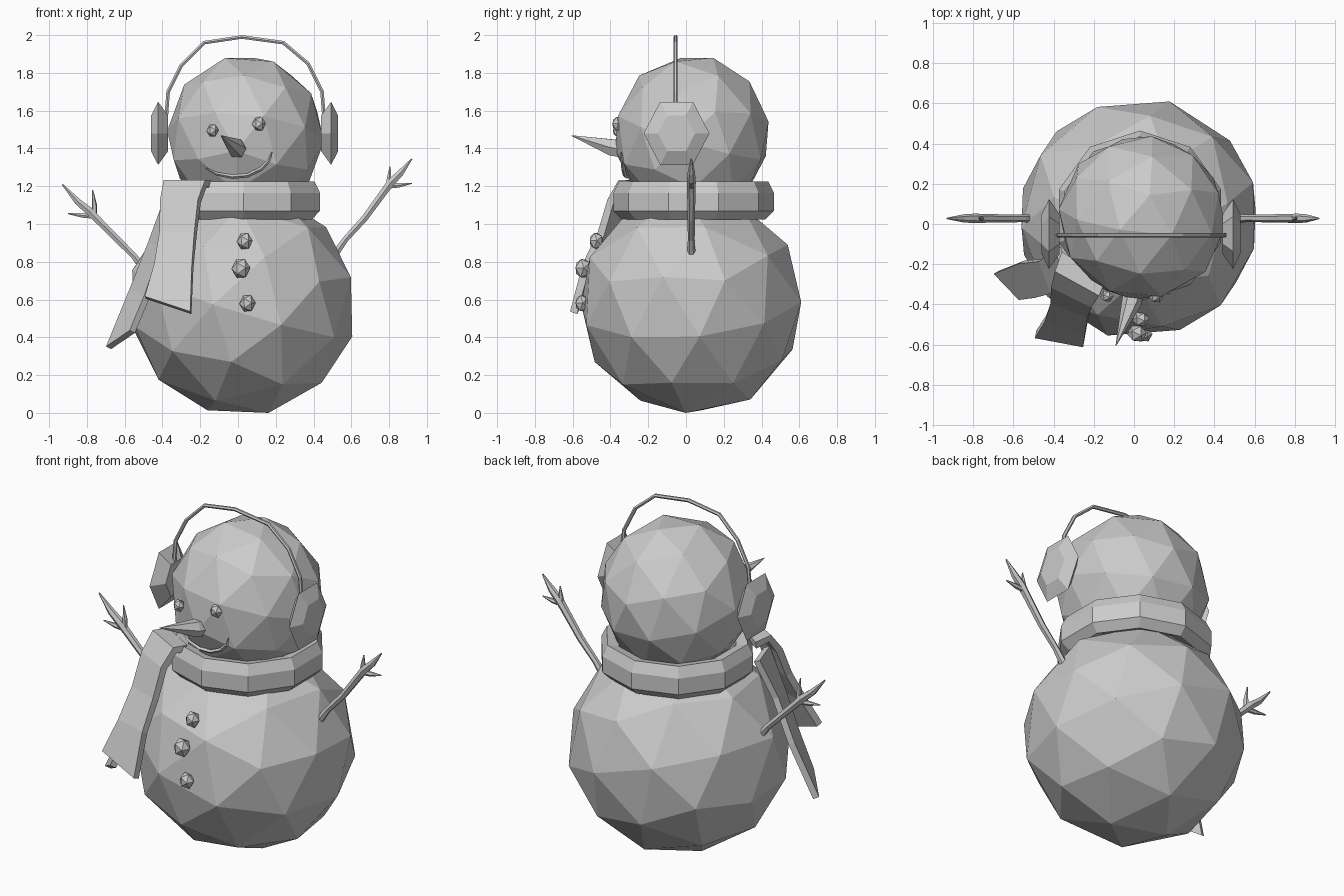
import bpy, bmesh, math
from mathutils import Vector, Euler

old = bpy.data.objects.get("Cube")
if old:
    bpy.data.objects.remove(old, do_unlink=True)

GREY = (0.6, 0.6, 0.6, 1.0)
mat = bpy.data.materials.new("plain_grey")
mat.use_nodes = True
mat.diffuse_color = GREY
mat.node_tree.nodes["Principled BSDF"].inputs["Base Color"].default_value = GREY


def add_object(name, bm):
    bmesh.ops.recalc_face_normals(bm, faces=bm.faces)
    me = bpy.data.meshes.new(name)
    bm.to_mesh(me)
    bm.free()
    me.materials.append(mat)
    ob = bpy.data.objects.new(name, me)
    bpy.context.collection.objects.link(ob)
    return ob


def ball(name, lo, hi, subdivisions=2, turn=(0, 0, 0)):
    """Faceted ball that exactly fills the box from lo to hi."""
    bm = bmesh.new()
    bmesh.ops.create_icosphere(bm, subdivisions=subdivisions, radius=1)
    bmesh.ops.rotate(bm, verts=bm.verts, matrix=Euler(turn).to_matrix())
    for i in range(3):
        vals = [v.co[i] for v in bm.verts]
        a, b = min(vals), max(vals)
        for v in bm.verts:
            v.co[i] = lo[i] + (v.co[i] - a) / (b - a) * (hi[i] - lo[i])
    return add_object(name, bm)


def pebble(name, x, y, z, r):
    c = Vector((x, y, z))
    d = Vector((r, r * 0.8, r))
    return ball(name, c - d, c + d, 1, (0.3, 0.4, 0.2))


def rod(name, points, radii, sides_res=1):
    """Tapered flat-shaded tube along a path."""
    cu = bpy.data.curves.new(name, "CURVE")
    cu.dimensions = "3D"
    cu.bevel_depth = 1
    cu.bevel_resolution = sides_res
    cu.use_fill_caps = True
    sp = cu.splines.new("POLY")
    sp.points.add(len(points) - 1)
    sp.use_smooth = False
    for p, co, r in zip(sp.points, points, radii):
        p.co = (*co, 1)
        p.radius = r
    cu.materials.append(mat)
    ob = bpy.data.objects.new(name, cu)
    bpy.context.collection.objects.link(ob)
    bpy.ops.object.select_all(action="DESELECT")
    ob.select_set(True)
    bpy.context.view_layer.objects.active = ob
    bpy.ops.object.convert(target="MESH")
    return ob


def lathe(name, profile, sides, centre, axis="Z", closed=False, phase=0.0):
    """Spin (radius, height) points round an axis; caps the ends if open."""
    bm = bmesh.new()
    rings = []
    for r, h in profile:
        ring = []
        for k in range(sides):
            a = phase + 2 * math.pi * k / sides
            u, w = r * math.cos(a), r * math.sin(a)
            co = (u, w, h) if axis == "Z" else (h, u, w)
            ring.append(bm.verts.new(Vector(co) + Vector(centre)))
        rings.append(ring)
    pairs = list(zip(rings, rings[1:]))
    if closed:
        pairs.append((rings[-1], rings[0]))
    else:
        bm.faces.new(rings[0])
        bm.faces.new(rings[-1])
    for a, b in pairs:
        for k in range(sides):
            j = (k + 1) % sides
            bm.faces.new((a[k], a[j], b[j], b[k]))
    return add_object(name, bm)


def cloth(name, rows, thickness):
    """Hanging strip of cloth from rows of left and right edge points."""
    bm = bmesh.new()
    rows = [[bm.verts.new(p) for p in row] for row in rows]
    for a, b in zip(rows, rows[1:]):
        bm.faces.new((a[0], a[1], b[1], b[0]))
    ob = add_object(name, bm)
    m = ob.modifiers.new("thickness", "SOLIDIFY")
    m.thickness = thickness
    m.offset = 0
    return ob


# Snow balls
ball("body", (-0.56, -0.555, 0), (0.605, 0.61, 1.16), 2, (0.2, 0.25, 0.4))
ball("head", (-0.375, -0.375, 1.05), (0.455, 0.437, 1.88), 2, (-0.25, 0.15, 0.2))

# Face
pebble("right_eye", -0.135, -0.36, 1.495, 0.033)
pebble("left_eye", 0.11, -0.36, 1.53, 0.037)
rod("nose", [(0.0, -0.33, 1.395), (-0.012, -0.39, 1.405), (-0.09, -0.605, 1.468)],
    [0.05, 0.05, 0.002])
smile = [(-0.17, 1.295), (-0.11, 1.265), (-0.03, 1.25), (0.05, 1.257),
         (0.12, 1.29), (0.165, 1.335), (0.18, 1.38)]
hc = (0.037, 0.03, 1.465)
path = []
for x, z in smile:  # lay the smile on the head's surface
    depth = math.sqrt(0.41 ** 2 - (x - hc[0]) ** 2 - (z - hc[2]) ** 2)
    path.append((x, hc[1] - depth, z))
rod("mouth", path, [0.003, 0.009, 0.011, 0.011, 0.011, 0.009, 0.003], 0)

# Buttons
for n, b in enumerate([(0.035, -0.475, 0.91, 0.043), (0.015, -0.545, 0.765, 0.05),
                       (0.05, -0.55, 0.58, 0.043)]):
    pebble("button_%d" % (n + 1), *b)

# Earmuffs and band
muff = [(0.11, -0.045), (0.195, 0.008), (0.11, 0.045)]
for name, x, s in (("right_earmuff", -0.415, -1), ("left_earmuff", 0.485, 1)):
    ob = lathe(name, [(r * 0.99, h * s) for r, h in muff], 6, (x, -0.05, 1.48), "X")
    for v in ob.data.vertices:
        v.co.y = -0.05 + (v.co.y + 0.05) * 0.9
band = [(-0.385, 1.5), (-0.37, 1.7), (-0.30, 1.84), (-0.18, 1.96), (0.02, 1.99),
        (0.24, 1.96), (0.37, 1.85), (0.445, 1.70), (0.46, 1.5)]
rod("earmuff_band", [(x, -0.055, z) for x, z in band], [0.011] * len(band))

# Scarf ring
lathe("scarf", [(0.32, 1.05), (0.38, 1.025), (0.425, 1.07), (0.425, 1.165),
                (0.395, 1.225), (0.33, 1.21)], 10, (0.03, 0.04, 0),
      closed=True, phase=math.pi / 10)

# Scarf tails
cloth("scarf_front_tail", [
    [(-0.36, -0.14, 1.20), (-0.14, -0.28, 1.21)],
    [(-0.39, -0.23, 1.215), (-0.17, -0.35, 1.215)],
    [(-0.405, -0.30, 1.12), (-0.205, -0.40, 1.12)],
    [(-0.41, -0.38, 0.95), (-0.225, -0.45, 0.95)],
    [(-0.44, -0.47, 0.78), (-0.24, -0.53, 0.78)],
    [(-0.49, -0.55, 0.61), (-0.25, -0.595, 0.53)]], 0.04)
cloth("scarf_side_tail", [
    [(-0.38, -0.12, 1.12), (-0.32, -0.30, 1.12)],
    [(-0.46, -0.18, 0.90), (-0.40, -0.34, 0.86)],
    [(-0.56, -0.19, 0.65), (-0.48, -0.36, 0.62)],
    [(-0.685, -0.24, 0.345), (-0.56, -0.37, 0.43)]], 0.035)

# Stick arms: each list is a branch in x, z with its thickness
arms = {
    "left": [
        [(0.52, 0.85, 0.022), (0.57, 0.92, 0.018), (0.67, 1.03, 0.02), (0.78, 1.18, 0.022),
         (0.81, 1.22, 0.024), (0.86, 1.27, 0.02), (0.92, 1.345, 0.004)],
        [(0.79, 1.18, 0.014), (0.80, 1.24, 0.014), (0.805, 1.305, 0.003)],
        [(0.80, 1.20, 0.014), (0.85, 1.205, 0.014), (0.92, 1.215, 0.003)]],
    "right": [
        [(-0.50, 0.76, 0.022), (-0.55, 0.83, 0.019), (-0.65, 0.93, 0.02), (-0.75, 1.03, 0.022),
         (-0.79, 1.07, 0.024), (-0.85, 1.12, 0.02), (-0.93, 1.21, 0.004)],
        [(-0.76, 1.03, 0.014), (-0.76, 1.10, 0.014), (-0.77, 1.18, 0.003)],
        [(-0.76, 1.04, 0.014), (-0.82, 1.045, 0.014), (-0.90, 1.055, 0.003)]],
}
for side, branches in arms.items():
    for part, pts in zip(("arm", "upper_twig", "lower_twig"), branches):
        rod("%s_%s" % (side, part), [(x, 0.028, z) for x, z, r in pts],
            [r for x, z, r in pts])
